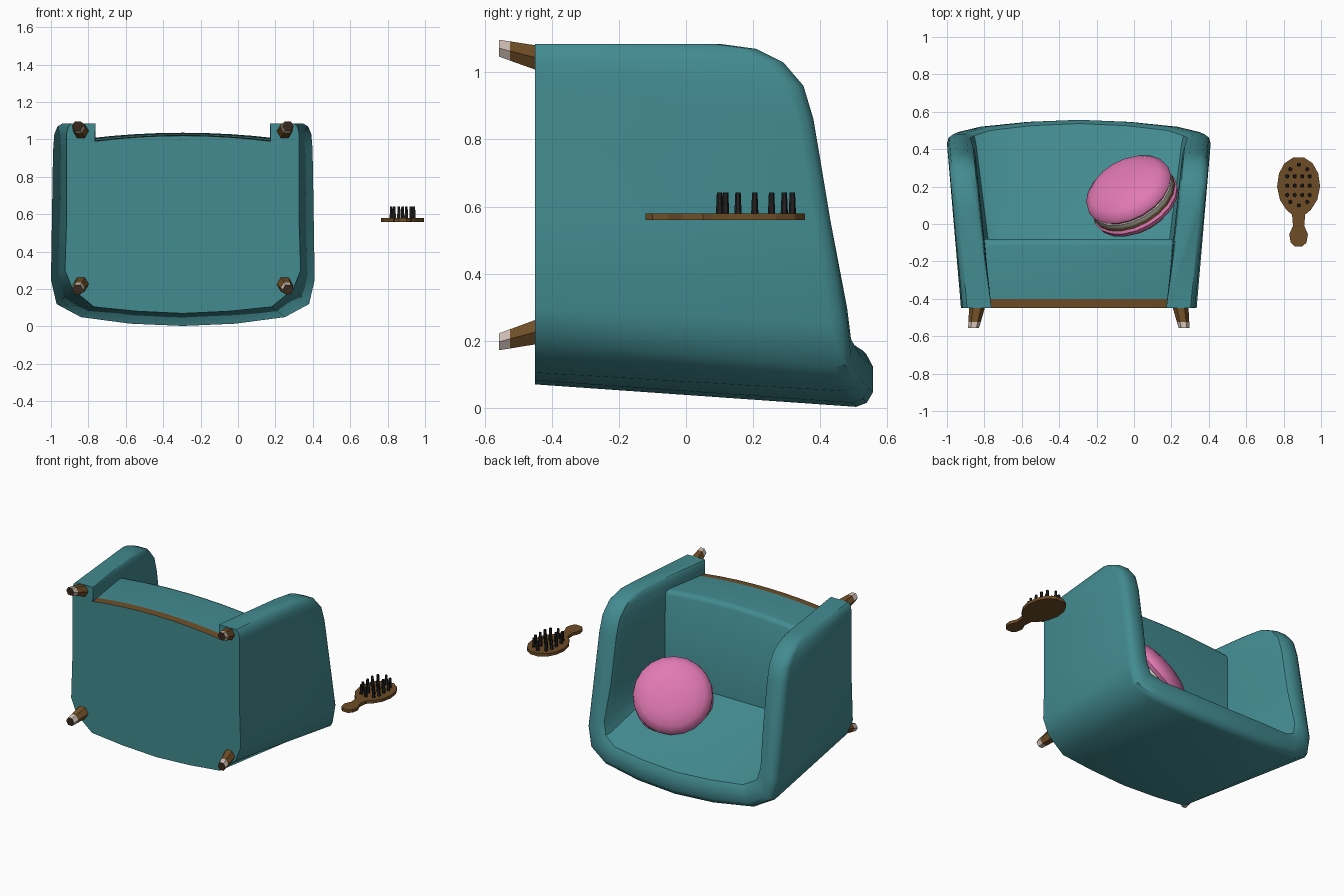
import bpy, bmesh, math
from mathutils import Vector

if "Cube" in bpy.data.objects:
    bpy.data.objects.remove(bpy.data.objects["Cube"])

CX = -0.295  # armchair centre line; the chair lies on its back, seat facing up


def material(name, rgb):
    m = bpy.data.materials.new(name)
    m.diffuse_color = (*rgb, 1)
    m.use_nodes = True
    m.node_tree.nodes["Principled BSDF"].inputs["Base Color"].default_value = m.diffuse_color
    return m


TEAL = material("teal fabric", (0.055, 0.26, 0.283))
BROWN = material("brown wood", (0.155, 0.075, 0.02))
PALE = material("pale leg tip", (0.60, 0.50, 0.45))
DARK = material("dark bristle", (0.018, 0.016, 0.016))
DARKWOOD = material("dark wood", (0.04, 0.022, 0.012))
PINK = material("pink shell", (0.75, 0.19, 0.45))
CREAM = material("cream filling", (0.62, 0.58, 0.50))
TAN = material("tan filling", (0.28, 0.18, 0.07))


def loft(name, rings, mats, band=None, closed=True, caps=(0, 0), smooth=40):
    """Skin rings of points; band(i, j) gives the material slot, caps the end slots."""
    bm = bmesh.new()
    vs = [[bm.verts.new(p) for p in r] for r in rings]
    n = len(rings[0])
    for i in range(len(vs) - 1):
        for j in range(n if closed else n - 1):
            k = (j + 1) % n
            f = bm.faces.new((vs[i][j], vs[i][k], vs[i + 1][k], vs[i + 1][j]))
            f.material_index = band(i, j) if band else 0
    if caps:
        for ring, slot in ((vs[0], caps[0]), (vs[-1], caps[1])):
            bm.faces.new(ring).material_index = slot
    return finish(name, bm, mats, smooth)


def finish(name, bm, mats, smooth=40):
    bmesh.ops.remove_doubles(bm, verts=bm.verts, dist=1e-5)
    bmesh.ops.recalc_face_normals(bm, faces=bm.faces)
    me = bpy.data.meshes.new(name)
    bm.to_mesh(me)
    bm.free()
    for m in mats:
        me.materials.append(m)
    ob = bpy.data.objects.new(name, me)
    bpy.context.collection.objects.link(ob)
    bpy.context.view_layer.objects.active = ob
    ob.select_set(True)
    if smooth:
        bpy.ops.object.shade_smooth_by_angle(angle=math.radians(smooth))
    ob.select_set(False)
    return ob


# ---- wraparound arms and back: sections from arm front to the back centre ----
def section(ob, ot, it, ib, top):
    """Outer bottom, rounded rim and inner wall; ot and it are (x, z) at the rim."""
    def rim(t, dy):
        return (ot[0] + (it[0] - ot[0]) * t, top + dy, ot[1] + (it[1] - ot[1]) * t)
    return [(ob[0], -0.45, ob[1]), rim(0, -0.05), rim(0.07, -0.018), rim(0.25, 0),
            rim(0.7, 0), rim(0.92, -0.02), rim(1, -0.06), ib]


half = []
for z, top, inset in ((1.085, 0.10, 0.025), (1.07, 0.21, 0.01), (1.03, 0.29, 0),
                      (0.96, 0.35, 0), (0.86, 0.38, 0), (0.55, 0.432, 0)):
    flare = (top + 0.40) * 0.094
    half.append(section((0.622 - inset, z), (0.622 + flare - inset, z),
                        (0.475 + flare + inset * 0.5, z), (0.467, -0.45, z), top))
half += [
    section((0.63, 0.30), (0.705, 0.25), (0.57, 0.32), (0.50, -0.12, 0.47), 0.48),
    section((0.59, 0.20), (0.675, 0.12), (0.55, 0.24), (0.48, -0.12, 0.44), 0.492),
    section((0.475, 0.105), (0.545, 0.05), (0.47, 0.20), (0.42, -0.12, 0.43), 0.52),
    section((0.25, 0.082), (0.28, 0.015), (0.25, 0.185), (0.22, -0.12, 0.43), 0.546),
    section((0, 0.07), (0, 0.003), (0, 0.175), (0, -0.12, 0.43), 0.557)]
left = [[(-x, y, z) for x, y, z in s] for s in half]
sections = [[(x + CX, y, z) for x, y, z in s] for s in half + left[-2::-1]]
loft("arms_and_back", sections, [TEAL], closed=False)


# ---- seat block with a bowed front and a wood strip along its lower edge ----
def front(x):
    return 0.99 + 0.03 * (1 - (x / 0.47) ** 2)


SX = [-0.47 + 0.94 * i / 8 for i in range(9)]
rows = [(-0.45, 0), (-0.40, 0.004), (-0.39, 0.004), (-0.12, 0.016), (-0.095, 0.012), (-0.08, -0.01)]
rings = []
for y, out in rows:
    k = 1 + (y + 0.45) * 0.2
    rings.append([(CX + x * k, y, front(x) + out) for x in SX])
rings.append([(CX + x * 1.08, -0.08, 0.33) for x in SX])
loft("seat", rings, [TEAL, BROWN], band=lambda i, j: int(i == 0), closed=False, caps=None, smooth=50)

# ---- flat base under the chair ----
bm = bmesh.new()
outline = [s[0] for s in sections]
outline += [(CX - 0.467, -0.45, 1.085)] + [(CX + x, -0.45, front(x)) for x in SX]
outline += [(CX + 0.467, -0.45, 1.085)]
bm.faces.new([bm.verts.new(p) for p in outline])
base = finish("base", bm, [TEAL], 0)


# ---- splayed six-sided legs with pale tips ----
def hexagon(x, y, z, r):
    return [(x + r * math.cos(math.pi / 3 * i), y, z + r * math.sin(math.pi / 3 * i)) for i in range(6)]


for side, sx in (("right", 1), ("left", -1)):
    for end, z0, z1 in (("front", 1.042, 1.072), ("rear", 0.228, 0.197)):
        path = []
        for y, r in ((-0.44, 0.043), (-0.525, 0.033), (-0.557, 0.029)):
            t = (y + 0.44) / -0.117
            path.append(hexagon(CX + sx * (0.543 + 0.02 * t), y, z0 + (z1 - z0) * t, r))
        loft(f"{end}_{side}_leg", path, [BROWN, PALE, DARKWOOD],
             band=lambda i, j: i, caps=(0, 2), smooth=0)

# ---- round sandwich cushion leaning in the corner of the seat ----
shell = [(0.001, 0.135), (0.08, 0.131), (0.15, 0.118), (0.205, 0.095), (0.24, 0.065), (0.245, 0.04), (0.228, 0.02)]
profile = shell + [(0.236, 0.018), (0.236, -0.008), (0.240, -0.010), (0.240, -0.022)]
profile += [(r, -h) for r, h in shell[::-1]]
rings = [[(r * math.cos(math.tau * i / 20), r * math.sin(math.tau * i / 20), h) for i in range(20)]
         for r, h in profile]


def layer(i, j):
    return 1 if i in (6, 7) else 2 if i in (8, 9, 10) else 0


cushion = loft("round_cushion", rings, [PINK, CREAM, TAN], band=layer)
cushion.rotation_mode = 'QUATERNION'
cushion.rotation_quaternion = Vector((-0.40, 0.69, 0.60)).to_track_quat('Z', 'Y')
cushion.location = (-0.01, 0.15, 0.44)

# ---- hair brush: flat paddle outline ----
BX = 0.88
side = [(0.03, 0.355), (0.075, 0.325), (0.105, 0.27), (0.115, 0.20), (0.10, 0.13), (0.065, 0.075),
        (0.035, 0.05), (0.03, -0.01), (0.05, -0.055), (0.042, -0.10), (0.02, -0.12)]
outline = [(BX + x, y) for x, y in side] + [(BX - x, y) for x, y in side[::-1]]
loft("brush_paddle", [[(x, y, z) for x, y in outline] for z in (0.56, 0.58)], [BROWN], smooth=0)

# ---- bristles in rows ----
bm = bmesh.new()
four = (-0.06, -0.02, 0.02, 0.06)
for y, xs in ((0.10, (0,)), (0.118, (-0.045, 0.045)), (0.155, four), (0.205, four),
              (0.255, four), (0.293, (-0.045, 0.045)), (0.317, (0,))):
    for x in xs:
        g = bmesh.ops.create_cone(bm, cap_ends=True, segments=6, radius1=0.011, radius2=0.008, depth=0.066)
        bmesh.ops.translate(bm, verts=g["verts"], vec=(BX + x, y, 0.609))
finish("brush_bristles", bm, [DARK], 0)
